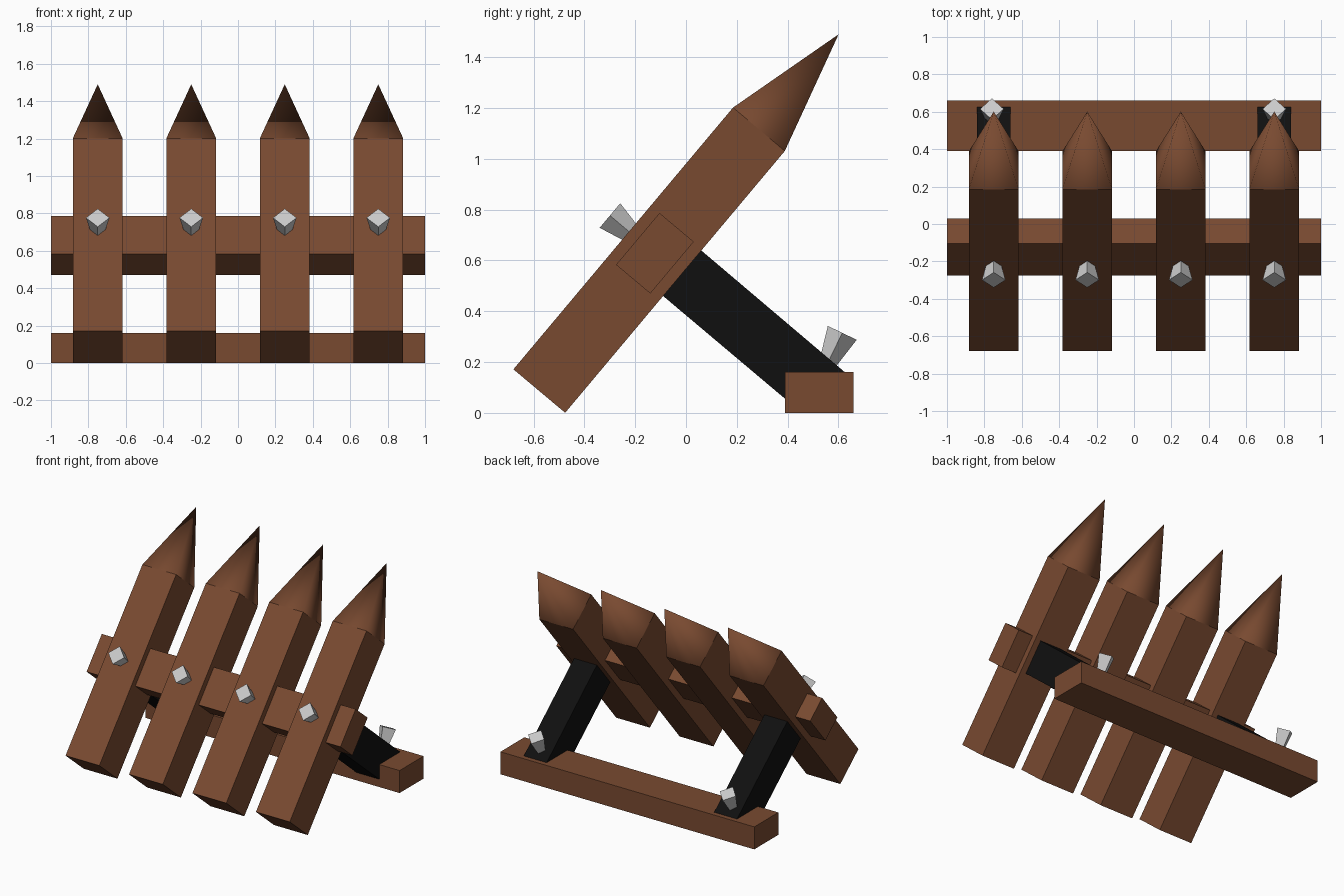
import bpy, bmesh, math
from mathutils import Vector

if "Cube" in bpy.data.objects:
    bpy.data.objects.remove(bpy.data.objects["Cube"])

LEAN = math.radians(50)
U = Vector((0, math.cos(LEAN), math.sin(LEAN)))     # along the stakes
N = Vector((0, -math.sin(LEAN), math.cos(LEAN)))    # out of the stake fronts
FOOT = Vector((0, -0.5775, 0.086))                  # centre of a stake's lower end
HALF, LENGTH, TIP = 0.133, 1.345, 0.488
RAIL = FOOT + U * 0.708


def material(name, rgb):
    m = bpy.data.materials.new(name)
    m.diffuse_color = (*rgb, 1)
    m.use_nodes = True
    m.node_tree.nodes["Principled BSDF"].inputs["Base Color"].default_value = m.diffuse_color
    return m


WOOD = material("brown_wood", (0.19, 0.068, 0.03))
BLACK = material("black_wood", (0.005, 0.005, 0.005))


def add_object(name, bm, mat=None, smooth=False):
    bmesh.ops.recalc_face_normals(bm, faces=bm.faces)
    for f in bm.faces:
        f.smooth = smooth
    me = bpy.data.meshes.new(name)
    bm.to_mesh(me)
    bm.free()
    if mat:
        me.materials.append(mat)
    ob = bpy.data.objects.new(name, me)
    bpy.context.collection.objects.link(ob)
    return ob


def prism(name, profile, x, half_width, mat):
    """Extrude a side profile (points in the yz plane) along x."""
    bm = bmesh.new()
    face = bm.faces.new([bm.verts.new((x - half_width, p[1], p[2])) for p in profile])
    ext = bmesh.ops.extrude_face_region(bm, geom=[face])
    moved = [g for g in ext["geom"] if isinstance(g, bmesh.types.BMVert)]
    bmesh.ops.translate(bm, verts=moved, vec=(2 * half_width, 0, 0))
    return add_object(name, bm, mat)


def rect(centre, a, b):
    return [centre + a + b, centre - a + b, centre - a - b, centre + a - b]


def point(name, x):
    """Smooth four-sided point on top of a stake."""
    bm = bmesh.new()
    top = FOOT + U * LENGTH + Vector((x, 0, 0))
    ring = [bm.verts.new(p) for p in rect(top, Vector((HALF, 0, 0)), N * HALF)]
    apex = bm.verts.new(top + U * TIP)
    for i in range(4):
        bm.faces.new((ring[i], ring[(i + 1) % 4], apex))
    return add_object(name, bm, WOOD, smooth=True)


def bolt(name, head, axis):
    """Four-sided peg flaring out to a diamond head."""
    bm = bmesh.new()
    bmesh.ops.create_cone(bm, cap_ends=True, segments=4, radius1=0.033, radius2=0.063, depth=0.14)
    bmesh.ops.translate(bm, verts=bm.verts, vec=(0, 0, -0.07))
    ob = add_object(name, bm)
    ob.location = head
    ob.rotation_euler = (math.atan2(-axis.y, axis.z), 0, 0)
    return ob


# Pointed stakes with a front bolt each
for i in range(4):
    x = -0.75 + 0.5 * i
    prism(f"stake_{i}", rect(FOOT + U * LENGTH / 2, U * LENGTH / 2, N * HALF), x, HALF, WOOD)
    point(f"stake_point_{i}", x)
    bolt(f"front_bolt_{i}", RAIL + N * 0.231 + Vector((x, 0, 0)), N)

# Cross rail through the stakes
prism("cross_rail", rect(RAIL, U * HALF, N * 0.088), 0, 1.0, WOOD)

# Rear ground beam
prism("ground_beam", rect(Vector((0, 0.525, 0.08)), Vector((0, 0.135, 0)), Vector((0, 0, 0.08))), 0, 1.0, WOOD)

# Black braces, ending inside the ground beam, with their bolts
start = RAIL + U * 0.009 - N * 0.08
brace = [start + U * 0.117, Vector((0, 0.629, 0.157)), Vector((0, 0.6, 0.01)),
         Vector((0, 0.444, 0.01)), start - U * 0.117]
for side, x in (("left", -0.76), ("right", 0.75)):
    prism(f"{side}_brace", brace, math.copysign(0.75, x), 0.09, BLACK)
    bolt(f"{side}_rear_bolt", Vector((x, 0.615, 0.315)), Vector((0, 0.434, 0.9)))
